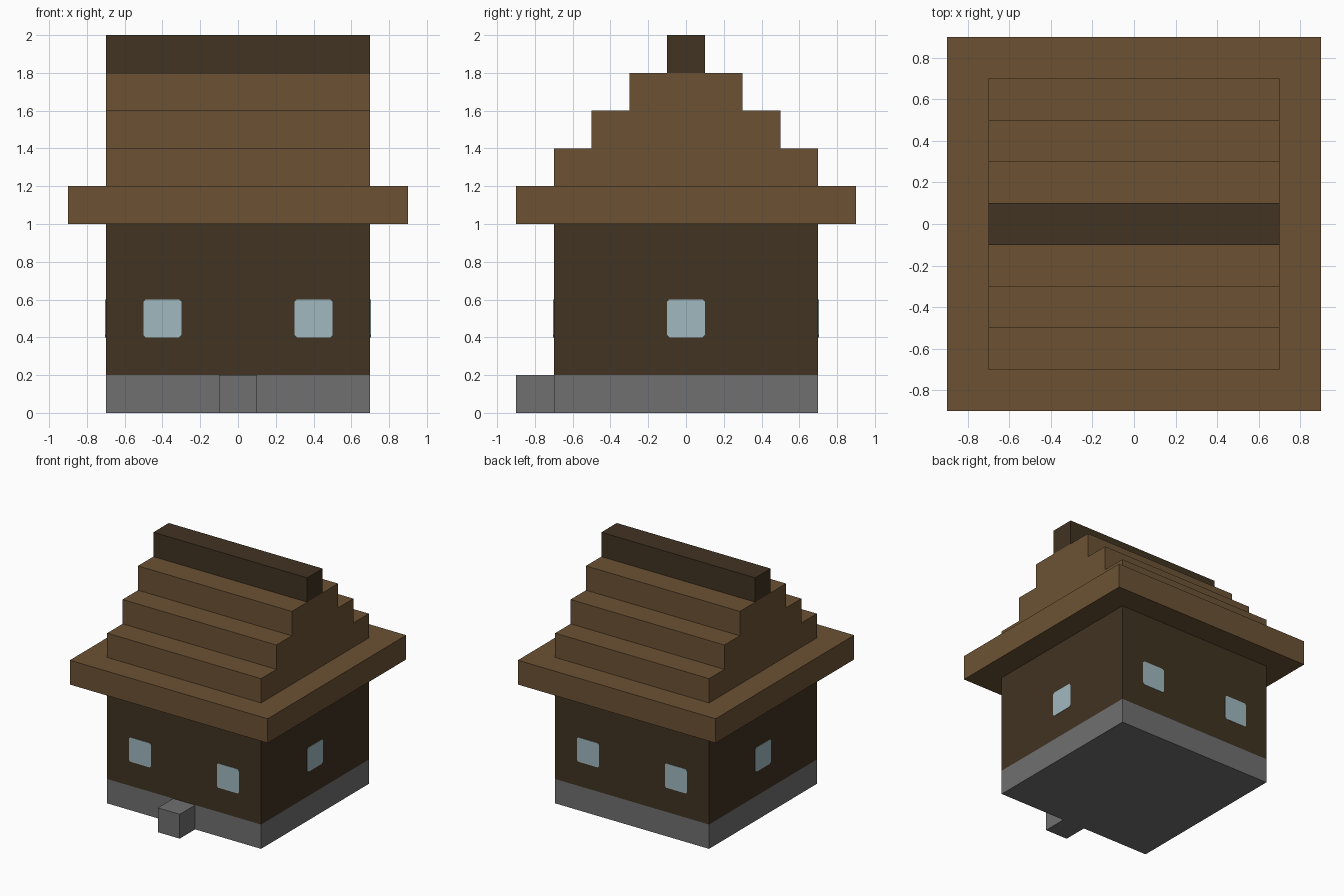
import bpy, bmesh
from math import pi
from mathutils import Matrix, Vector

cube = bpy.data.objects.get("Cube")
if cube:
    bpy.data.objects.remove(cube, do_unlink=True)


def material(name, rgb):
    linear = [((c / 255 + 0.055) / 1.055) ** 2.4 for c in rgb] + [1]
    mat = bpy.data.materials.new(name)
    mat.use_nodes = True
    mat.diffuse_color = linear
    shader = next(n for n in mat.node_tree.nodes if n.type == 'BSDF_PRINCIPLED')
    shader.inputs["Base Color"].default_value = linear
    shader.inputs["Roughness"].default_value = 0.9
    return mat


planks = material("brown planks", (108, 82, 52))
timber = material("dark timber", (65, 51, 34))
stone = material("grey stone", (112, 112, 112))
glass = material("pale blue glass", (160, 185, 192))


def finish(name, bm, *mats):
    bmesh.ops.recalc_face_normals(bm, faces=bm.faces)
    mesh = bpy.data.meshes.new(name)
    bm.to_mesh(mesh)
    bm.free()
    for mat in mats:
        mesh.materials.append(mat)
    obj = bpy.data.objects.new(name, mesh)
    bpy.context.collection.objects.link(obj)
    return obj


def box_mesh(low, high):
    low, high = Vector(low), Vector(high)
    bm = bmesh.new()
    bmesh.ops.create_cube(bm, size=1)
    for v in bm.verts:
        v.co = (low + high) / 2 + v.co * (high - low)
    return bm


def extruded(outline, direction):
    bm = bmesh.new()
    face = bm.faces.new([bm.verts.new(p) for p in outline])
    result = bmesh.ops.extrude_face_region(bm, geom=[face], use_keep_orig=True)
    moved = [g for g in result["geom"] if isinstance(g, bmesh.types.BMVert)]
    bmesh.ops.translate(bm, verts=moved, vec=direction)
    return bm


# House body: stone base band below dark timber walls
body = box_mesh((-0.7, -0.7, 0), (0.7, 0.7, 1))
bmesh.ops.bisect_plane(body, geom=body.verts[:] + body.edges[:] + body.faces[:],
                       plane_co=(0, 0, 0.2), plane_no=(0, 0, 1))
for f in body.faces:
    f.material_index = int(f.calc_center_median().z < 0.2)
finish("house_body", body, timber, stone)

# Front doorstep
finish("doorstep", box_mesh((-0.1, -0.9, 0), (0.1, -0.7, 0.2)), stone)

# Overhanging eaves slab
finish("eaves", box_mesh((-0.9, -0.9, 1), (0.9, 0.9, 1.2)), planks)

# Stepped gable roof, one stair profile mirrored and swept along x
half = []
for i in range(3):
    y, z = 0.7 - 0.2 * i, 1.2 + 0.2 * i
    half += [(y, z), (y, z + 0.2)]
profile = half + [(-y, z) for y, z in reversed(half)]
finish("stepped_roof", extruded([(-0.7, y, z) for y, z in profile], (1.4, 0, 0)), planks)

# Ridge beam
finish("ridge_beam", box_mesh((-0.7, -0.1, 1.8), (0.7, 0.1, 2)), timber)

# Windows: thin panes with clipped corners, turned onto each wall
r, c = 0.1, 0.088
corners = [(r, c), (c, r), (-c, r), (-r, c), (-r, -c), (-c, -r), (c, -r), (r, -c)]
walls = [("front", 0, (-0.4, 0.4)), ("left", pi / 2, (0,)),
         ("back", pi, (-0.4, 0.4)), ("right", -pi / 2, (0,))]
for side, angle, offsets in walls:
    for n, x in enumerate(offsets, 1):
        pane = extruded([(x + u, -0.699, 0.5 + w) for u, w in corners], (0, -0.004, 0))
        pane.transform(Matrix.Rotation(angle, 4, 'Z'))
        finish(f"{side}_window_{n}", pane, glass)
